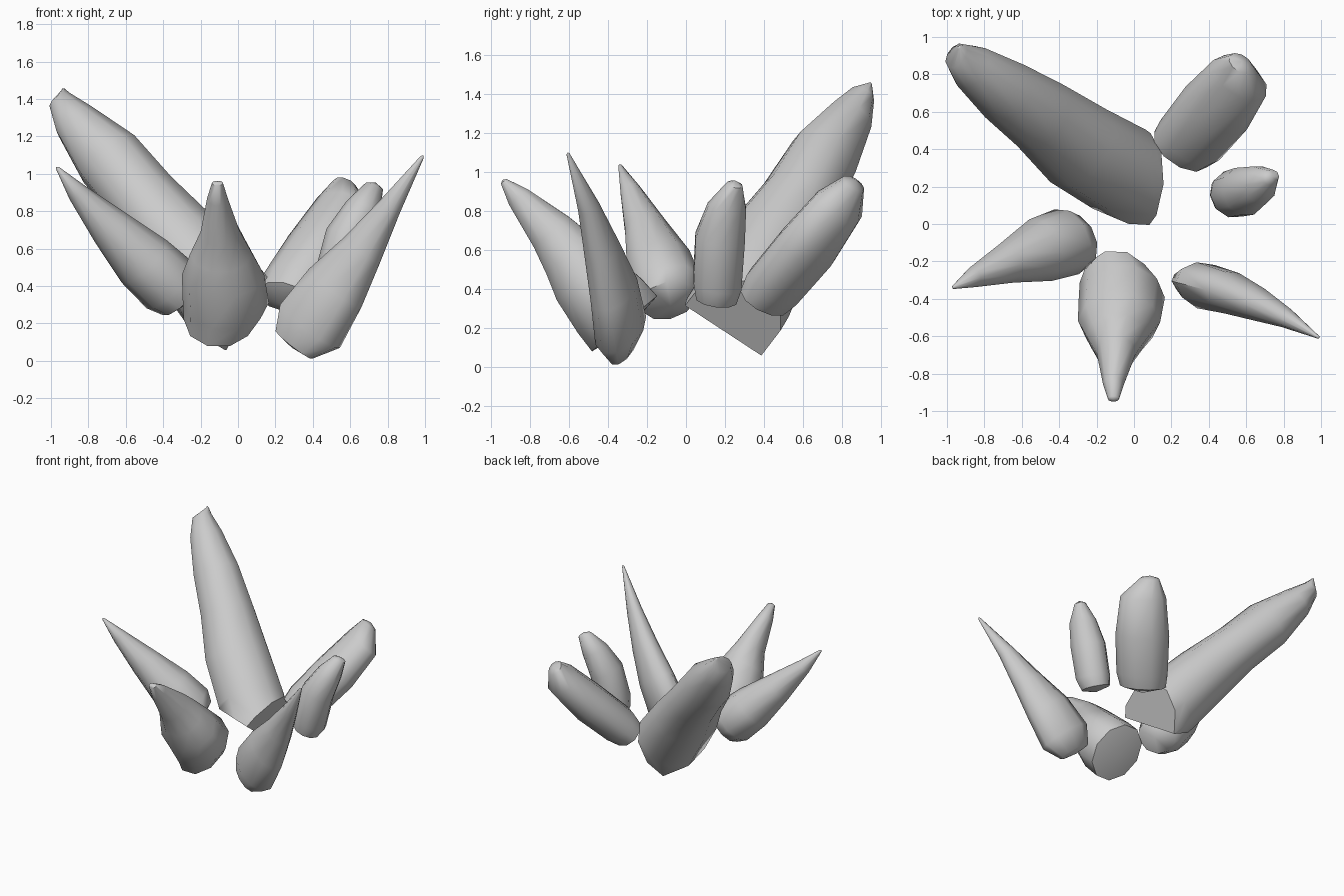
import bpy, bmesh, math
from mathutils import Vector


def crystal(name, rings, nose=0.02, tip=0.01, sides=10, cuts=()):
    """Loft elliptical rings (x, y, z, half width, half thickness) into a shard
    with a low point at both ends; each cut (point, normal) trims the base flat."""
    first, last = Vector(rings[0][:3]), Vector(rings[-1][:3])
    axis = (last - first).normalized()
    u = Vector((0, 0, 1)).cross(axis).normalized()   # level width direction
    v = axis.cross(u)                                # thickness direction
    bm = bmesh.new()
    loops = []
    for x, y, z, hu, hv in rings:
        c = Vector((x, y, z))
        loops.append([bm.verts.new(c + u * hu * math.cos(t) + v * hv * math.sin(t))
                      for t in (math.tau * i / sides for i in range(sides))])
    low = bm.verts.new(first - axis * nose)
    top = bm.verts.new(last + axis * tip)
    for i in range(sides):
        j = (i + 1) % sides
        for a, b in zip(loops, loops[1:]):
            bm.faces.new((a[i], a[j], b[j], b[i]))
        bm.faces.new((low, loops[0][j], loops[0][i]))
        bm.faces.new((top, loops[-1][i], loops[-1][j]))
    for co, no in cuts:
        geom = bm.verts[:] + bm.edges[:] + bm.faces[:]
        bmesh.ops.bisect_plane(bm, geom=geom, plane_co=co, plane_no=no, clear_outer=True)
        bmesh.ops.holes_fill(bm, edges=[e for e in bm.edges if e.is_boundary])
    bmesh.ops.recalc_face_normals(bm, faces=bm.faces)
    mesh = bpy.data.meshes.new(name)
    bm.to_mesh(mesh)
    bm.free()
    ob = bpy.data.objects.new(name, mesh)
    bpy.context.collection.objects.link(ob)
    bpy.ops.object.select_all(action='DESELECT')
    ob.select_set(True)
    bpy.context.view_layer.objects.active = ob
    bpy.ops.object.shade_smooth_by_angle(angle=math.radians(48))
    return ob


# Tall shard leaning back left, base trimmed by two slanted faces
corner = Vector((0.08, 0.0, 0.31))
crystal("large_back_left_crystal", [
    (0.13, 0.14, 0.09, 0.25, 0.255), (-0.09, 0.30, 0.36, 0.255, 0.25),
    (-0.30, 0.42, 0.62, 0.245, 0.225), (-0.50, 0.58, 0.86, 0.205, 0.19),
    (-0.69, 0.71, 1.08, 0.175, 0.19), (-0.87, 0.84, 1.28, 0.125, 0.12),
    (-0.95, 0.90, 1.39, 0.075, 0.065), (-0.935, 0.945, 1.45, 0.01, 0.01)],
    cuts=[(corner, Vector((0.87, 0.0, -0.49))),
          (corner, Vector((-0.04, -0.10, -0.13)))])

# Broad blunt shard leaning back right
crystal("back_right_crystal", [
    (0.25, 0.40, 0.34, 0.17, 0.12), (0.30, 0.45, 0.41, 0.19, 0.145),
    (0.44, 0.62, 0.61, 0.20, 0.15), (0.565, 0.78, 0.82, 0.17, 0.125),
    (0.57, 0.86, 0.94, 0.07, 0.06)], nose=0.05, tip=0.02)

# Small upright shard on the right
crystal("small_right_crystal", [
    (0.50, 0.155, 0.34, 0.11, 0.10), (0.53, 0.16, 0.42, 0.13, 0.13),
    (0.59, 0.175, 0.66, 0.135, 0.125), (0.67, 0.21, 0.82, 0.105, 0.095),
    (0.73, 0.25, 0.935, 0.04, 0.05)], nose=0.03, tip=0.02)

# Thin pointed blade at the front right
crystal("front_right_blade", [
    (0.30, -0.325, 0.085, 0.06, 0.13), (0.385, -0.335, 0.185, 0.125, 0.205),
    (0.52, -0.37, 0.39, 0.115, 0.18), (0.665, -0.43, 0.595, 0.09, 0.12),
    (0.81, -0.50, 0.82, 0.055, 0.065), (0.985, -0.605, 1.09, 0.008, 0.01)])

# Wide shard with a narrow neck at the front
crystal("front_crystal", [
    (-0.10, -0.315, 0.22, 0.19, 0.23), (-0.065, -0.39, 0.31, 0.23, 0.225),
    (-0.08, -0.52, 0.46, 0.22, 0.195), (-0.09, -0.60, 0.575, 0.165, 0.16),
    (-0.095, -0.69, 0.69, 0.105, 0.125), (-0.11, -0.86, 0.87, 0.055, 0.065),
    (-0.11, -0.935, 0.95, 0.03, 0.02)], nose=0.03)

# Pointed shard leaning left
crystal("left_crystal", [
    (-0.30, -0.09, 0.34, 0.15, 0.14), (-0.36, -0.095, 0.40, 0.185, 0.175),
    (-0.50, -0.14, 0.53, 0.175, 0.165), (-0.68, -0.21, 0.71, 0.11, 0.115),
    (-0.86, -0.285, 0.90, 0.055, 0.055), (-0.965, -0.338, 1.03, 0.01, 0.01)],
    nose=0.05)
